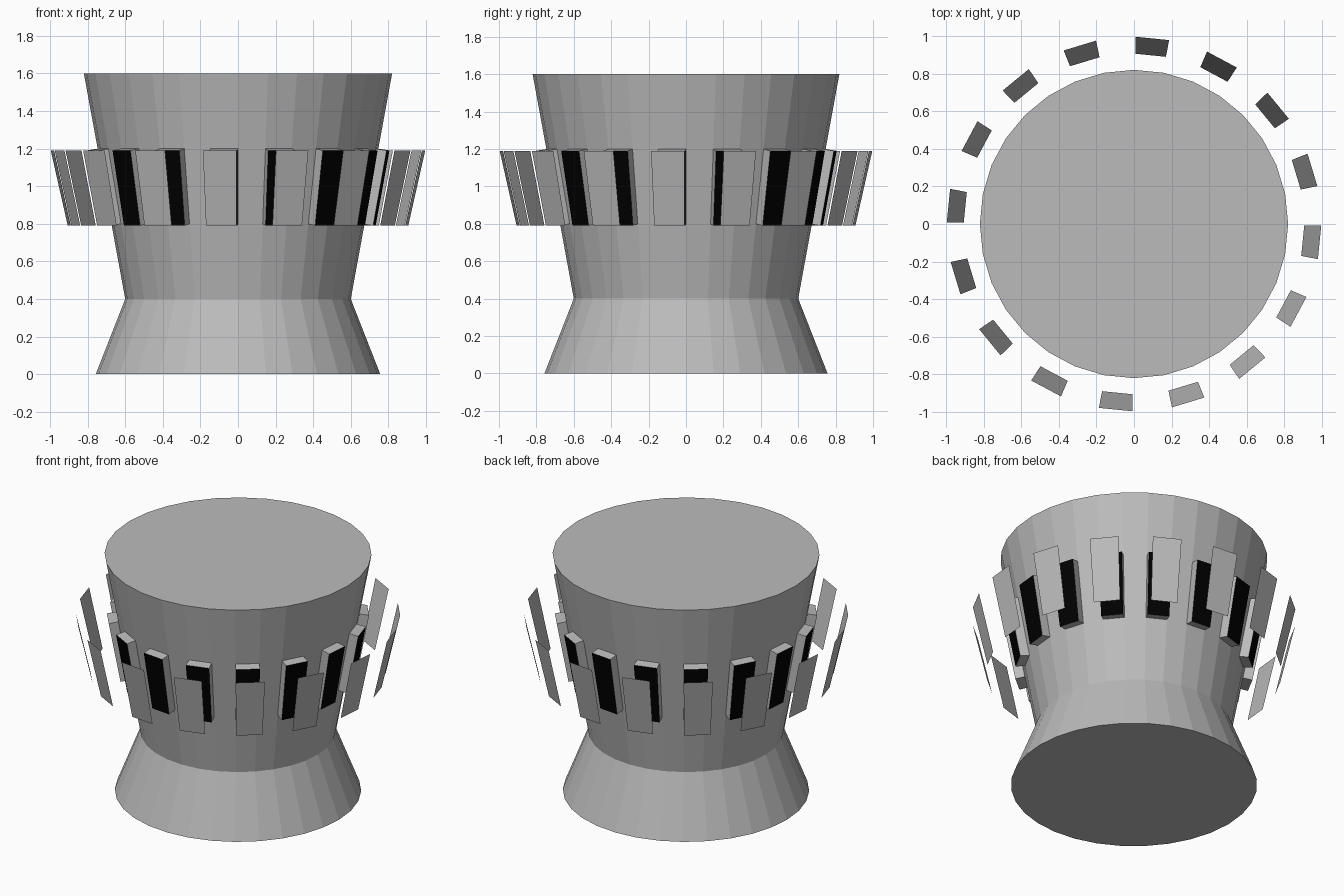
import bpy, bmesh, math

if "Cube" in bpy.data.objects:
    bpy.data.objects.remove(bpy.data.objects["Cube"])

SIDES = 32
COUNT = 16
STEP = 2 * math.pi / SIDES


def material(name, v):
    m = bpy.data.materials.new(name)
    m.diffuse_color = (v, v, v, 1)
    m.use_nodes = True
    m.node_tree.nodes["Principled BSDF"].inputs["Base Color"].default_value = m.diffuse_color
    return m


grey = material("grey", 0.5)
black = material("black", 0.0)


def finish(bm, name, mats):
    mesh = bpy.data.meshes.new(name)
    bm.to_mesh(mesh)
    bm.free()
    for m in mats:
        mesh.materials.append(m)
    obj = bpy.data.objects.new(name, mesh)
    bpy.context.collection.objects.link(obj)
    return obj


def edge_pair(bm, angle, dist, half, z):
    """Two points of a horizontal edge facing outward at the given angle."""
    c, s = math.cos(angle), math.sin(angle)
    return [bm.verts.new((dist * c - t * s, dist * s + t * c, z)) for t in (-half, half)]


def quad(bm, angle, low, high):
    """Outward-facing plate; low and high are (distance, half width, z)."""
    a, b = edge_pair(bm, angle, *low)
    d, c = edge_pair(bm, angle, *high)
    return [a, b, c, d]


# Waisted tower body
bm = bmesh.new()
rings = [[bm.verts.new((r * math.cos(i * STEP), r * math.sin(i * STEP), z)) for i in range(SIDES)]
         for r, z in ((0.757, 0), (0.6, 0.4), (0.82, 1.6))]
for lo, hi in zip(rings, rings[1:]):
    for i in range(SIDES):
        j = (i + 1) % SIDES
        bm.faces.new((lo[i], lo[j], hi[j], hi[i]))
bm.faces.new(rings[0][::-1])
bm.faces.new(rings[-1])
finish(bm, "tower_body", [grey])

angles = [-STEP / 2 + 2 * STEP * k for k in range(COUNT)]

# Window blocks on every second side, with black outer faces
bm = bmesh.new()
for ang in angles:
    inner = quad(bm, ang, (0.668, 0.066, 0.8), (0.741, 0.073, 1.2))
    outer = quad(bm, ang, (0.729, 0.068, 0.79), (0.802, 0.075, 1.19))
    bm.faces.new(outer).material_index = 1
    for i in range(4):
        j = (i + 1) % 4
        bm.faces.new((inner[i], inner[j], outer[j], outer[i]))
finish(bm, "window_blocks", [grey, black])

# Floating shutter plates in front of the windows
bm = bmesh.new()
for ang in angles:
    bm.faces.new(quad(bm, ang, (0.902, 0.082, 0.79), (0.992, 0.09, 1.19)))
finish(bm, "shutter_plates", [grey])
